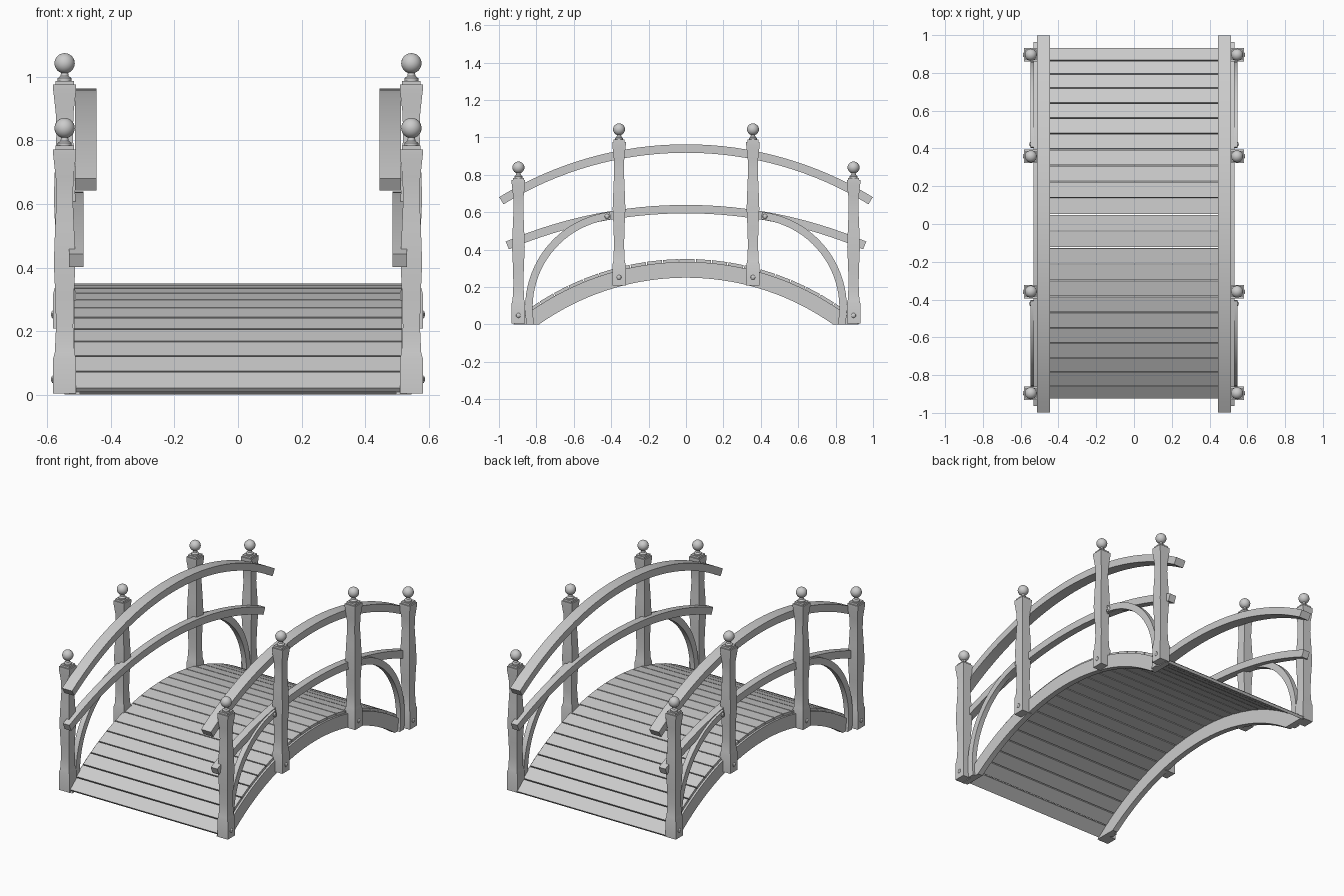
import bpy, bmesh, math
from mathutils import Matrix, Vector

cube = bpy.data.objects.get("Cube")
if cube:
    bpy.data.objects.remove(cube, do_unlink=True)

GREY = (0.6, 0.6, 0.6, 1.0)
mat = bpy.data.materials.new("plain grey")
mat.use_nodes = True
mat.diffuse_color = GREY
mat.node_tree.nodes["Principled BSDF"].inputs["Base Color"].default_value = GREY
parts = []


def finish(name, bm):
    bmesh.ops.recalc_face_normals(bm, faces=bm.faces)
    mesh = bpy.data.meshes.new(name)
    bm.to_mesh(mesh)
    bm.free()
    mesh.materials.append(mat)
    obj = bpy.data.objects.new(name, mesh)
    bpy.context.collection.objects.link(obj)
    parts.append(obj)
    return obj


def loft(bm, rings):
    """Join equal rings of points into a closed, capped skin."""
    loops = [[bm.verts.new(p) for p in ring] for ring in rings]
    n = len(loops[0])
    for a, b in zip(loops, loops[1:]):
        for i in range(n):
            j = (i + 1) % n
            bm.faces.new((a[i], a[j], b[j], b[i]))
    bm.faces.new(loops[0])
    bm.faces.new(loops[-1])


def arc_beam(name, cy, cz, r_in, r_out, a0, a1, x0, x1, segs, cut_at_ground=False):
    """Rectangular beam bent round an x-axis; angles run from straight up."""
    bm = bmesh.new()
    rings = []
    for i in range(segs + 1):
        a = a0 + (a1 - a0) * i / segs
        s, c = math.sin(a), math.cos(a)
        rings.append([(x, cy + r * s, cz + r * c)
                      for x, r in ((x0, r_in), (x1, r_in), (x1, r_out), (x0, r_out))])
    loft(bm, rings)
    if cut_at_ground:
        geom = bm.verts[:] + bm.edges[:] + bm.faces[:]
        bmesh.ops.bisect_plane(bm, geom=geom, plane_co=(0, 0, 0),
                               plane_no=(0, 0, 1), clear_inner=True)
        bmesh.ops.holes_fill(bm, edges=[e for e in bm.edges if e.is_boundary])
    return finish(name, bm)


def bolt(name, x, y, z):
    bm = bmesh.new()
    bmesh.ops.create_uvsphere(bm, u_segments=12, v_segments=8, radius=0.013)
    bmesh.ops.transform(bm, verts=bm.verts,
                        matrix=Matrix.Translation((x, y, z)) @ Matrix.Diagonal((0.6, 1, 1, 1)))
    finish(name, bm)


# Square shaped post: height, half width
POST = [(0, .036), (.11, .036), (.128, .031), (.21, .027), (.30, .029), (.41, .034),
        (.52, .030), (.61, .026), (.68, .028), (.75, .036), (.768, .036),
        (.768, .029), (.78, .029)]
# Turned neck under the ball: height, radius
NECK = [(.78, .022), (.788, .022), (.795, .013), (.805, .011), (.815, .016)]


def post(name, x, y, z):
    bm = bmesh.new()
    loft(bm, [[(x + i * h, y + j * h, z + t) for i, j in ((-1, -1), (1, -1), (1, 1), (-1, 1))]
              for t, h in POST])
    finish(name, bm)
    bm = bmesh.new()
    turn = [k * math.tau / 16 for k in range(16)]
    loft(bm, [[(x + r * math.cos(a), y + r * math.sin(a), z + t) for a in turn]
              for t, r in NECK])
    bmesh.ops.create_uvsphere(bm, u_segments=24, v_segments=16, radius=0.032,
                              matrix=Matrix.Translation((x, y, z + 0.835)))
    finish(name + "_ball", bm)


# Deck planks laid round the arch
DECK_Z, DECK_R, COUNT = -1.11, 1.46, 23
half = 0.691
step = 2 * half / COUNT
gap = 0.003 / DECK_R
for i in range(COUNT):
    a = -half + i * step + 0.004
    arc_beam(f"deck_plank_{i + 1}", 0, DECK_Z, DECK_R - 0.017, DECK_R,
             a + gap, a + step - gap, -0.52, 0.52, 1)

for side, sx in (("left", 1), ("right", -1)):
    # Bearing arch, handrail and middle rail
    arc_beam(side + "_arch", 0, DECK_Z, 1.36, 1.444, -0.72, 0.72,
             sx * 0.497, sx * 0.532, 40, True)
    arc_beam(side + "_handrail", 0, -0.945, 1.863, 1.908, -0.551, 0.551,
             sx * 0.445, sx * 0.513, 32)
    arc_beam(side + "_middle_rail", 0, -1.831, 2.425, 2.47, -0.401, 0.401,
             sx * 0.487, sx * 0.532, 32)
    for end, sy in (("back", 1), ("front", -1)):
        # Posts with bolts at the foot
        for kind, y, z in (("end", 0.896, 0.004), ("middle", 0.358, 0.208)):
            name = f"{side}_{end}_{kind}_post"
            post(name, sx * 0.546, sy * y, z)
            bolt(name + "_bolt", sx * 0.581, sy * y, z + 0.044)
        # Curved brace from the arch foot up to the middle rail
        name = f"{side}_{end}_brace"
        arc_beam(name, sy * 0.345, 0.09, 0.475, 0.515, sy * 0.12, sy * 1.85,
                 sx * 0.515, sx * 0.547, 24, True)
        bolt(name + "_bolt", sx * 0.547, sy * 0.422, 0.578)

# Smooth the curves, keep the corners sharp
for o in bpy.context.selected_objects:
    o.select_set(False)
for o in parts:
    o.select_set(True)
bpy.context.view_layer.objects.active = parts[0]
bpy.ops.object.shade_smooth_by_angle(angle=math.radians(30))
